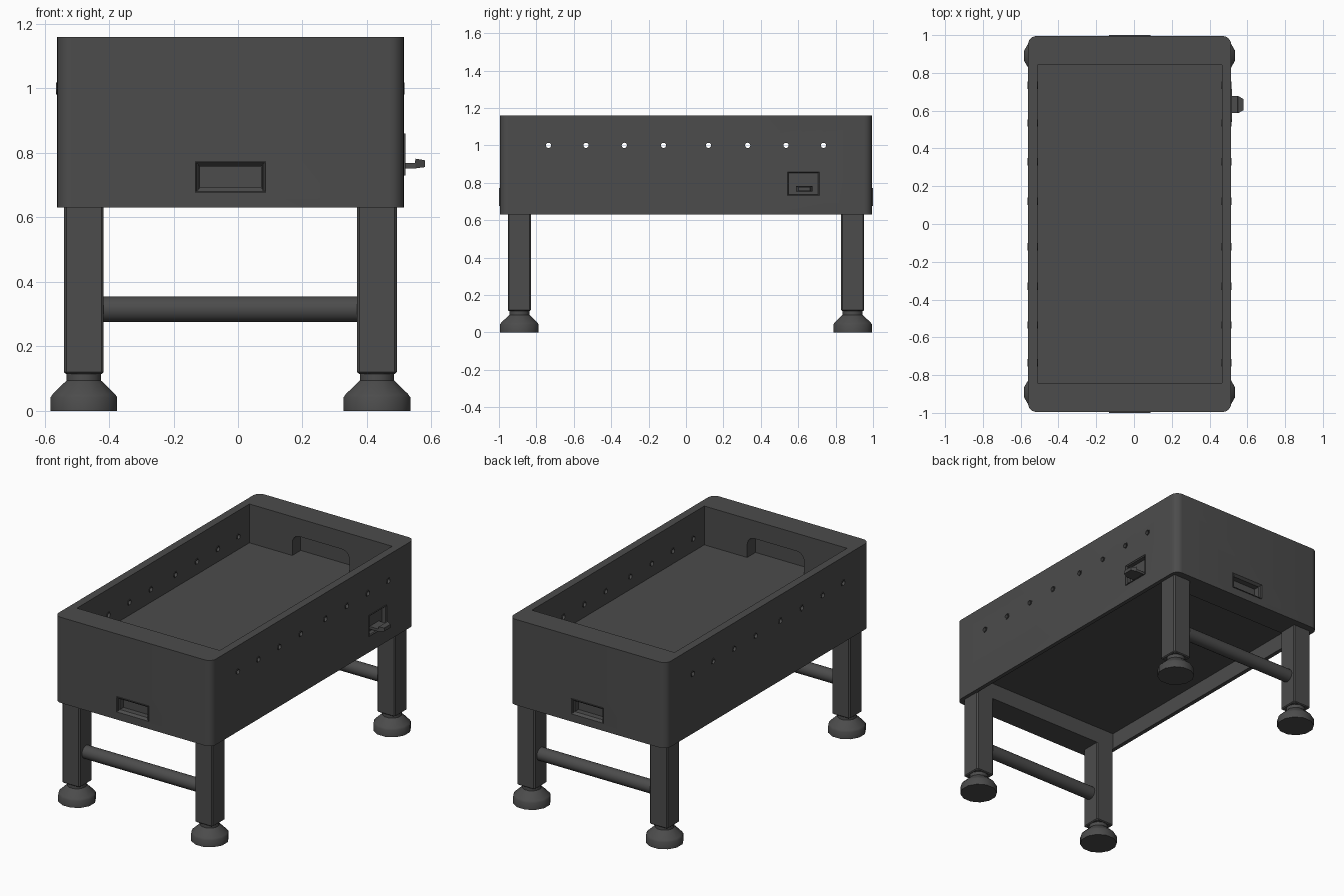
import bpy, bmesh, math
from mathutils import Vector, Matrix

if "Cube" in bpy.data.objects:
    bpy.data.objects.remove(bpy.data.objects["Cube"])

CX = -0.0235                      # table centre line in x
HX, HY = 0.5375, 0.995            # half width and half length of the cabinet
WX, WY = 0.049, 0.152             # side and end wall thickness
Z0, Z1 = 0.63, 1.16               # cabinet bottom and top
FIELD, UNDER = 0.92, 0.73         # playing surface and its underside
RODS = [s * y for y in (0.12, 0.33, 0.535, 0.735) for s in (-1, 1)]

# charcoal finish on every part
charcoal = bpy.data.materials.new("charcoal")
charcoal.diffuse_color = (0.072, 0.072, 0.072, 1)
charcoal.use_nodes = True
charcoal.node_tree.nodes["Principled BSDF"].inputs["Base Color"].default_value = charcoal.diffuse_color


def loft(name, loops, ring=False, smooth=True):
    """Skin a series of equal-sized loops; cap the ends or join them in a ring."""
    bm = bmesh.new()
    rows = [[bm.verts.new(p) for p in lp] for lp in loops]
    n = len(rows[0])
    pairs = list(zip(rows, rows[1:])) + ([(rows[-1], rows[0])] if ring else [])
    for a, b in pairs:
        for i in range(n):
            j = (i + 1) % n
            bm.faces.new((a[i], a[j], b[j], b[i]))
    if not ring:
        bm.faces.new(rows[0])
        bm.faces.new(rows[-1])
    bmesh.ops.recalc_face_normals(bm, faces=bm.faces)
    me = bpy.data.meshes.new(name)
    bm.to_mesh(me)
    bm.free()
    me.materials.append(charcoal)
    ob = bpy.data.objects.new(name, me)
    bpy.context.collection.objects.link(ob)
    if smooth:
        shade(ob)
    return ob


def shade(ob):
    bpy.ops.object.select_all(action='DESELECT')
    ob.select_set(True)
    bpy.context.view_layer.objects.active = ob
    bpy.ops.object.shade_smooth_by_angle(angle=math.radians(35))


def rect(cx, cy, hx, hy, z, r=0.0, seg=6):
    """Rectangle loop at height z, with corner radius r."""
    pts = []
    for k, (sx, sy) in enumerate(((1, 1), (-1, 1), (-1, -1), (1, -1))):
        for i in range(seg + 1 if r else 1):
            a = math.pi / 2 * (k + i / seg)
            dx, dy = (r * math.cos(a), r * math.sin(a)) if r else (0, 0)
            pts.append(Vector((cx + sx * (hx - r) + dx, cy + sy * (hy - r) + dy, z)))
    return pts


def circle_x(x, y, z, r, n):
    return [Vector((x, y + r * math.cos(2 * math.pi * i / n),
                    z + r * math.sin(2 * math.pi * i / n))) for i in range(n)]


def circle_z(x, y, z, r, n):
    return [Vector((x + r * math.cos(2 * math.pi * (i + .5) / n),
                    y + r * math.sin(2 * math.pi * (i + .5) / n), z)) for i in range(n)]


def box(name, cx, cy, hx, hy, z0, z1):
    return loft(name, [rect(cx, cy, hx, hy, z0), rect(cx, cy, hx, hy, z1)], smooth=False)


def cut(ob, cutter):
    m = ob.modifiers.new("cut", 'BOOLEAN')
    m.operation, m.solver, m.object = 'DIFFERENCE', 'EXACT', cutter
    bpy.context.view_layer.objects.active = ob
    bpy.ops.object.modifier_apply(modifier=m.name)
    bpy.data.objects.remove(cutter, do_unlink=True)


def pocket(name, place, hu, hv, border, out, depth, slope):
    """Framed recess: raised rim, sloping border, straight pocket and back."""
    b = border
    loops = [rect(0, 0, hu, hv, -depth - 0.005), rect(0, 0, hu, hv, out),
             rect(0, 0, hu - b * .2, hv - b * .2, out),
             rect(0, 0, hu - b, hv - b, -slope), rect(0, 0, hu - b, hv - b, -depth)]
    return loft(name, [[place @ p for p in lp] for lp in loops], smooth=False)


# cabinet with rounded upright corners, hollow above and below the field
cabinet = loft("cabinet", [rect(CX, 0, HX, HY, z, 0.045) for z in (Z0, Z1)], smooth=False)
cut(cabinet, box("cutter", CX, 0, HX - WX, HY - WY, FIELD, Z1 + 0.1))
cut(cabinet, box("cutter", CX, 0, HX - 0.025, HY - 0.165, Z0 - 0.1, UNDER))

# goal mouths with rounded upper corners
arch = [(0.195, 0), (-0.195, 0)]
for c, a0 in ((-1, 180), (1, 90)):
    for i in range(7):
        a = math.radians(a0 - 15 * i)
        arch.append((c * 0.145 + 0.05 * math.cos(a), 0.08 + 0.05 * math.sin(a)))
for s in (-1, 1):
    cut(cabinet, loft("cutter", [[Vector((CX + u, s * y, FIELD + v)) for u, v in arch]
                                 for y in (HY - WY - 0.05, HY - 0.07)], smooth=False))

# rod holes straight through both sides
for y in RODS:
    cut(cabinet, loft("cutter", [circle_x(x, y, 1.0, 0.018, 16) for x in (-0.8, 0.8)], smooth=False))

# ball return pockets in both ends, coin panel in the right side
for s in (-1, 1):
    side = "front" if s < 0 else "back"
    cut(cabinet, box("cutter", CX, s * HY, 0.1, 0.065, 0.682, 0.768))
    place = Matrix.Translation((CX, s * HY, 0.725)) @ Matrix.Rotation(-s * math.pi / 2, 4, 'X')
    pocket(side + "_ball_return", place, 0.11, 0.048, 0.015, 0.005, 0.045, 0.01)
cut(cabinet, box("cutter", CX + HX, 0.628, 0.034, 0.08, 0.738, 0.852))
place = Matrix.Translation((CX + HX, 0.628, 0.795)) @ Matrix.Rotation(math.pi / 2, 4, 'Y')
pocket("coin_panel", place, 0.065, 0.087, 0.008, 0.005, 0.025, 0.0)
shade(cabinet)

# coin slide with raised, tapered grip
slide = ((0.485, 0.045, 0.752, 0.768), (0.548, 0.045, 0.752, 0.768),
         (0.551, 0.045, 0.752, 0.782), (0.58, 0.03, 0.756, 0.777))
loft("coin_slide", [[Vector((x, 0.632 + sy * h, z)) for sy, z in
                     ((-1, a), (1, a), (1, b), (-1, b))] for x, h, a, b in slide], smooth=False)

# rod bushings in each side wall
for s in (-1, 1):
    for y in RODS:
        a, b = CX + s * (HX - WX - 0.003), CX + s * (HX + 0.003)
        loft("rod_bushing", [circle_x(x, y, 1.0, r, 16) for x, r in
                             ((a, 0.014), (a, 0.019), (b, 0.019), (b, 0.014))], ring=True)

# legs, levelling feet and cross bars
LX, LY = 0.4545, 0.891
for sy in (-1, 1):
    end = "front" if sy < 0 else "back"
    for sx in (-1, 1):
        x, y = CX + sx * LX, sy * LY
        leg = [(0.056, 0.115), (0.0615, 0.12), (0.0615, Z0 + 0.001), (0.0615, UNDER)]
        loft(end + "_leg", [rect(x, y, h, h, z, 0.007, 1) for h, z in leg], smooth=False)
        foot = [(0.107, 0), (0.107, 0.042), (0.1, 0.052), (0.06, 0.09), (0.055, 0.094), (0.055, 0.118)]
        loft(end + "_foot", [circle_z(x, y, z, r, 12) for r, z in foot])
    loft(end + "_cross_bar", [circle_x(CX + t * (LX - 0.05), sy * LY, 0.315, 0.04, 20) for t in (-1, 1)])
